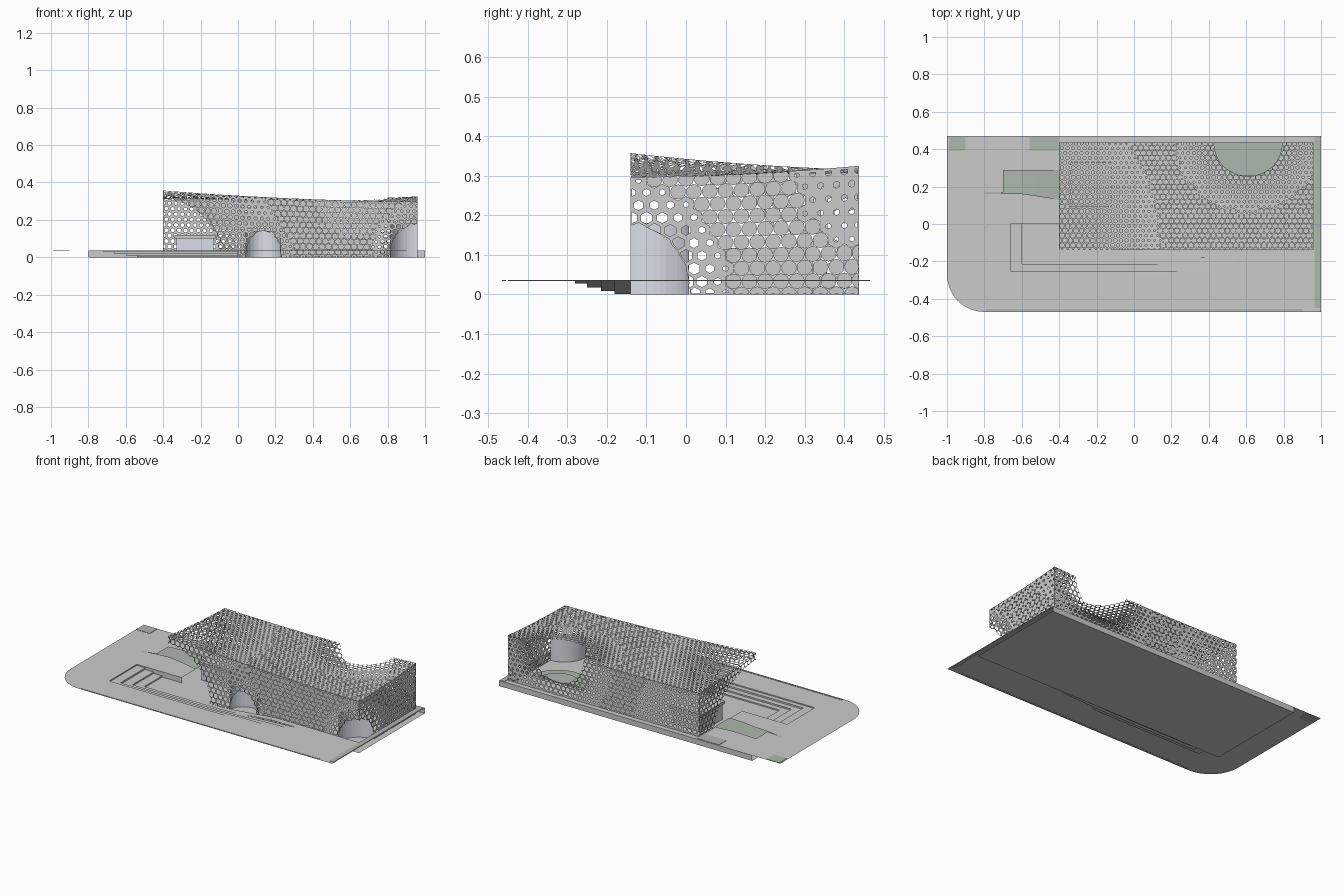
import bpy, bmesh, math
from mathutils import Vector

if "Cube" in bpy.data.objects:
    bpy.data.objects.remove(bpy.data.objects["Cube"])

def material(name, rgb):
    m = bpy.data.materials.new(name)
    m.diffuse_color = (*rgb, 1)
    m.use_nodes = True
    m.node_tree.nodes["Principled BSDF"].inputs["Base Color"].default_value = m.diffuse_color
    return m

GREEN = material("planting", (0.42, 0.48, 0.42))
GLASS = material("glass", (0.70, 0.73, 0.80))

def finish(name, bm, mat=None, weld=True):
    if weld:
        bmesh.ops.remove_doubles(bm, verts=bm.verts, dist=0.0003)
        bmesh.ops.dissolve_degenerate(bm, edges=bm.edges, dist=0.0002)
    me = bpy.data.meshes.new(name)
    bm.to_mesh(me)
    bm.free()
    ob = bpy.data.objects.new(name, me)
    bpy.context.collection.objects.link(ob)
    if mat:
        me.materials.append(mat)
    return ob

def face(bm, pts):
    return bm.faces.new([bm.verts.new(p) for p in pts])

def box(name, x0, x1, y0, y1, z0, z1, mat=None):
    bm = bmesh.new()
    bmesh.ops.create_cube(bm, size=1)
    for v in bm.verts:
        v.co = ((x0 + x1) / 2 + v.co.x * (x1 - x0), (y0 + y1) / 2 + v.co.y * (y1 - y0),
                (z0 + z1) / 2 + v.co.z * (z1 - z0))
    return finish(name, bm, mat)

# Building extents and the sagging roof height
X0, X1, Y0, Y1, WALL = -0.40, 0.96, -0.14, 0.437, 0.32

def roof_z(x, y):
    u, v = (x - X0) / (X1 - X0), (y - Y0) / (Y1 - Y0)
    front = 0.357 + (0.297 - 0.357) * u
    back = 0.315 + (0.325 - 0.315) * u
    return front + (back - front) * v - 0.012 * 4 * u * (1 - u) - 0.006 * 4 * v * (1 - v)

# Ellipsoid scoops: centre, semi-axes
SCOOPS = [(Vector((X0, Y0, 0)), (0.30, 0.43, 0.31)),
          (Vector((X1, Y0, 0)), (0.15, 0.15, 0.175)),
          (Vector((0.135, Y0, 0)), (0.095, 0.10, 0.14)),
          (Vector((0.61, Y1, 0.325)), (0.19, 0.18, 0.21))]

def depth(p, scoop):
    c, r = scoop
    return math.sqrt(sum(((p[i] - c[i]) / r[i]) ** 2 for i in range(3)))

def hex_skin(name, width, height, to_3d, pitch=0.034):
    """Hexagon panels; holes grow near the scoops, panels stop at their edges."""
    bm = bmesh.new()
    r = pitch / math.sqrt(3)
    for j in range(int(height / (1.5 * r)) + 3):
        for i in range(int(width / pitch) + 3):
            cu, cv = (i + 0.5 * (j % 2)) * pitch, j * 1.5 * r
            uv = []
            for k in range(6):
                a = math.radians(60 * k + 30)
                uv.append((min(max(cu + r * math.cos(a), 0), width),
                           min(max(cv + r * math.sin(a), 0), height)))
            if any(max(q[n] for q in uv) - min(q[n] for q in uv) < 0.001 for n in (0, 1)):
                continue
            pts = [Vector(to_3d(*q)) for q in uv]
            if any(all(depth(p, s) < 1 for p in pts) for s in SCOOPS):
                continue
            for s in SCOOPS:
                pts = [s[0] + (p - s[0]) / depth(p, s) if depth(p, s) < 1 else p for p in pts]
            mid = sum(pts, Vector()) / 6
            hole = max(0.82 - (0.5 if n in (0, 3) else 0.8) * (depth(mid, s) - 1)
                       for n, s in enumerate(SCOOPS))
            if hole > 0.28:
                inner = [mid + (p - mid) * hole for p in pts]
                for k in range(6):
                    m = (k + 1) % 6
                    face(bm, (pts[k], pts[m], inner[m], inner[k]))
            else:
                # closed panel with small star gaps at the corners
                ring = []
                for k in range(6):
                    ring += [mid + (pts[k] - mid) * 0.87, (pts[k] + pts[(k + 1) % 6]) / 2]
                face(bm, ring)
    return finish(name, bm)

def wall(ax, ay, bx, by):
    L = math.hypot(bx - ax, by - ay)
    def f(u, v):
        x, y = ax + (bx - ax) * u / L, ay + (by - ay) * u / L
        return x, y, v / WALL * roof_z(x, y)
    return L, WALL, f

# Perforated envelope
hex_skin("front_wall", *wall(X0, Y0, X1, Y0))
hex_skin("right_wall", *wall(X1, Y0, X1, Y1), pitch=0.04)
hex_skin("back_wall", *wall(X1, Y1, X0, Y1))
hex_skin("left_wall", *wall(X0, Y1, X0, Y0))
hex_skin("roof", X1 - X0, Y1 - Y0,
         lambda u, v: (X0 + u, Y0 + v, roof_z(X0 + u, Y0 + v)), pitch=0.03)

# Curved glazing behind the openings
def glazing(name, cx, cy, r, a0, a1, z0, z1, n=12):
    bm = bmesh.new()
    p = [(cx + r * math.cos(math.radians(a0 + (a1 - a0) * i / n)),
          cy + r * math.sin(math.radians(a0 + (a1 - a0) * i / n))) for i in range(n + 1)]
    for a, b in zip(p, p[1:]):
        face(bm, ((*b, z0), (*a, z0), (*a, z1), (*b, z1)))
    return finish(name, bm, GLASS)

glazing("corner_glazing", X1, Y0, 0.148, 90, 180, 0, 0.18)
glazing("entrance_glazing", 0.135, Y0, 0.095, 0, 180, 0, 0.14)
box("pavilion_glass", -0.33, -0.13, 0.10, 0.32, 0.0, 0.10, GLASS)
box("pavilion_lid", -0.34, -0.12, 0.09, 0.33, 0.10, 0.118)

# Terrace inside the back scoop
def half_disc(name, r, z):
    bm = bmesh.new()
    face(bm, [(0.61 + r * math.cos(math.pi * i / 24), Y1 - r * math.sin(math.pi * i / 24), z)
              for i in range(24, -1, -1)])
    return finish(name, bm, GREEN)

half_disc("terrace_floor", 0.185, 0.11)
half_disc("terrace_inner_floor", 0.125, 0.118)

# Ground sheet with rounded corner, open at the sunken court and the building
TOP = 0.035
outer = [(1, -0.47), (1, 0.47), (-1, 0.47)]
outer += [(-0.8 - 0.2 * math.cos(a), -0.27 - 0.2 * math.sin(a))
          for a in (math.pi / 2 * i / 12 for i in range(13))]
hole = [(-0.72, -0.28), (0.2, -0.28), (0.2, -0.25), (0.43, -0.25), (0.43, -0.215), (0.55, -0.215),
        (0.55, -0.18), (0.37, -0.18), (0.37, Y0), (X1, Y0), (X1, Y1), (X0, Y1), (X0, 0), (-0.72, 0)]
bm = bmesh.new()
edges = []
for loop in (outer, hole):
    vs = [bm.verts.new((x, y, TOP)) for x, y in loop]
    edges += [bm.edges.new((vs[i], vs[(i + 1) % len(vs)])) for i in range(len(vs))]
bmesh.ops.triangle_fill(bm, edges=edges, use_beauty=True, normal=(0, 0, 1))
finish("ground", bm)

# Sunken steps: L-shaped treads that ramp up to the ground at the right
steps = [(-0.72, -0.28, 0.20, 0.028), (-0.66, -0.25, 0.43, 0.018),
         (-0.60, -0.215, 0.55, 0.009), (-0.54, -0.18, 0.37, 0.001), (X0, Y0, 0, 0)]
bm = bmesh.new()
above = TOP
for (x, y, xr, z), (xn, yn, _, _) in zip(steps, steps[1:]):
    face(bm, ((x, y, z), (xn, y, z), (xn, 0, z), (x, 0, z)))
    face(bm, ((xn, y, z), (0, y, z), (0, yn, z), (xn, yn, z)))
    face(bm, ((0, y, z), (xr, y, TOP), (xr, yn, TOP), (0, yn, z)))
    face(bm, ((x, y, z), (x, 0, z), (x, 0, above), (x, y, above)))
    face(bm, ((x, y, z), (x, y, above), (0, y, above), (0, y, z)))
    face(bm, ((x, 0, z), (xn, 0, z), (xn, 0, TOP), (x, 0, TOP)))
    above = z
finish("sunken_steps", bm, weld=False)

# Base under the building
bm = bmesh.new()
face(bm, ((-0.8, -0.2, 0), (1, -0.2, 0), (1, 0.47, 0), (-0.8, 0.47, 0)))
face(bm, ((1, 0.47, 0), (-0.8, 0.47, 0), (-0.8, 0.47, TOP), (1, 0.47, TOP)))
finish("base", bm)

# Low planted mound beside the building
bm = bmesh.new()
N = 12
for i in range(N):
    xs = [-0.8 + 0.4 * (i + k) / N for k in (0, 1)]
    zs = [TOP + 0.014 * math.sin(math.pi * (x + 0.8) / 0.46) for x in xs]
    ys = [0.29 if x > -0.67 else 0.17 for x in (xs[1], xs[1])]
    lo = [0.16 - 0.03 * max(0, (x + 0.6) / 0.2) for x in xs]
    face(bm, ((xs[0], lo[0], zs[0]), (xs[1], lo[1], zs[1]), (xs[1], ys[1], zs[1]), (xs[0], ys[0], zs[0])))
finish("mound", bm, GREEN)

# Planting beds and edge strip
for name, x0, x1, y0, y1 in (("bed_corner", -0.99, -0.90, 0.39, 0.465),
                             ("bed_back", -0.56, -0.40, 0.39, 0.465),
                             ("bed_right", 0.965, 0.995, -0.45, 0.465),
                             ("edge_strip", -0.79, 0.90, -0.465, -0.455)):
    box(name, x0, x1, y0, y1, TOP - 0.001, TOP + 0.002, GREEN)
